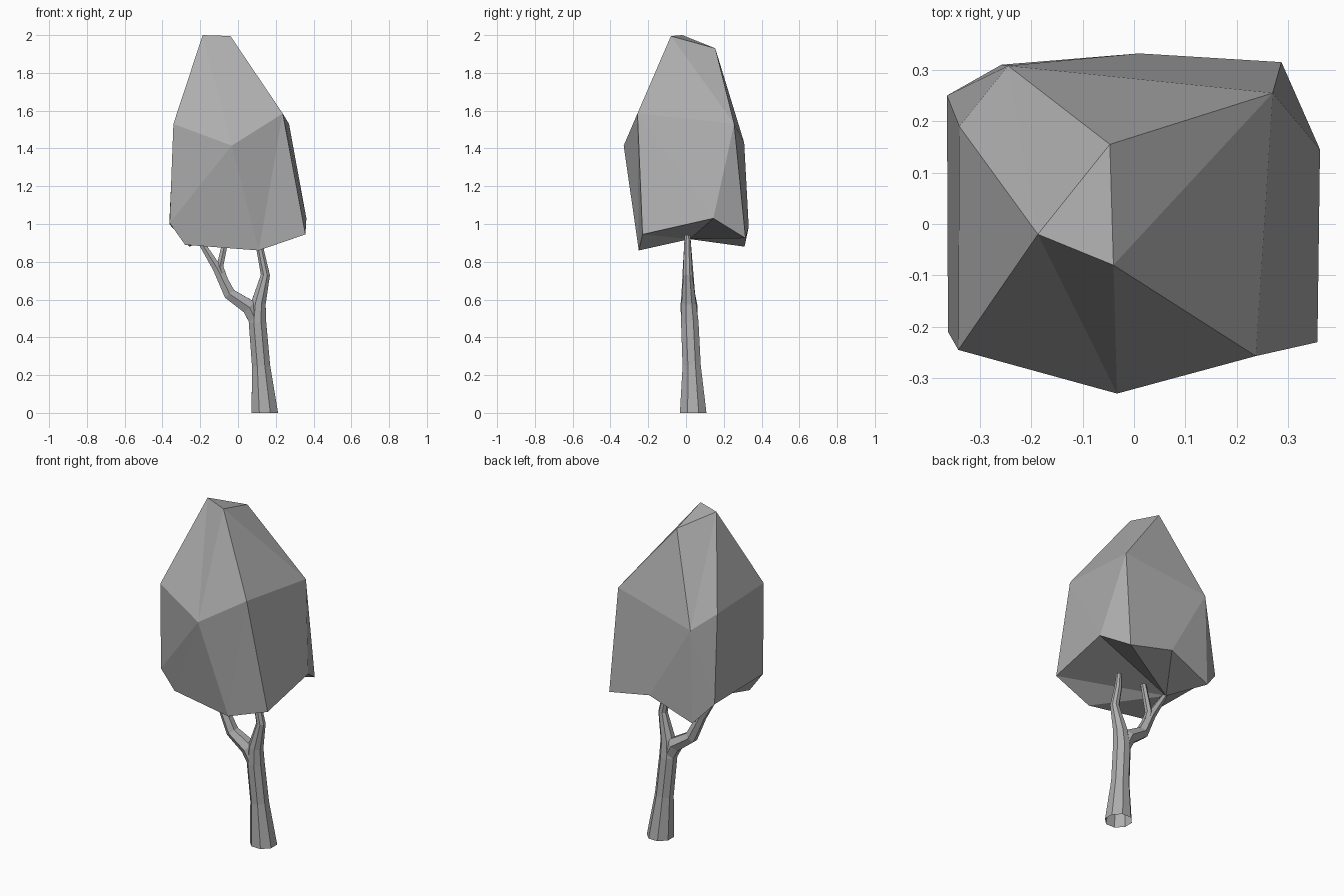
import bpy
import math
from mathutils import Vector

if "Cube" in bpy.data.objects:
    bpy.data.objects.remove(bpy.data.objects["Cube"])

# Dark grey shared by all parts
grey = bpy.data.materials.new("dark_grey")
grey.diffuse_color = (.42, .42, .42, 1)
grey.use_nodes = True
grey.node_tree.nodes["Principled BSDF"].inputs["Base Color"].default_value = grey.diffuse_color


def make_object(name, verts, faces):
    mesh = bpy.data.meshes.new(name)
    mesh.from_pydata(verts, [], faces)
    mesh.update()
    mesh.materials.append(grey)
    obj = bpy.data.objects.new(name, mesh)
    bpy.context.collection.objects.link(obj)
    return obj


def limb(name, path, sides):
    """Tapered faceted tube through (x, y, z, radius) stations, closed at the tip."""
    pts = [Vector(p[:3]) for p in path]
    verts, faces = [], []
    for i, p in enumerate(pts):
        t = pts[min(i + 1, len(pts) - 1)] - pts[max(i - 1, 0)]
        if p.z == 0:
            t = Vector((0, 0, 1))
        t.normalize()
        side = Vector((0, 1, 0)).cross(t).normalized()
        front = t.cross(side)
        for k in range(sides):
            a = 2 * math.pi * (k + 0.5) / sides
            verts.append(p + path[i][3] * (side * math.cos(a) + front * math.sin(a)))
    for i in range(len(pts) - 1):
        for k in range(sides):
            a, b = i * sides + k, i * sides + (k + 1) % sides
            faces.append((a, b, b + sides, a + sides))
    faces.append(tuple(range((len(pts) - 1) * sides, len(pts) * sides)))
    return make_object(name, verts, faces)


# Foliage: crown ABC, shoulder ring D-I, skirt ring J-R, hollow underside S
points = {
    "A": (-.187, -.02, 2.0), "B": (-.04, -.08, 1.995), "C": (-.047, .155, 1.93),
    "D": (-.342, -.245, 1.53), "E": (-.033, -.33, 1.415), "F": (.237, -.257, 1.585),
    "G": (.27, .255, 1.53), "H": (-.245, .308, 1.43), "I": (-.34, .19, 1.51),
    "J": (.357, -.23, .945), "K": (.11, -.25, .86), "L": (.362, .145, 1.03),
    "M": (.287, .315, .925), "N": (.01, .332, .985), "O": (-.258, .31, .88),
    "P": (-.364, .25, 1.0), "Q": (-.362, -.21, 1.005), "R": (-.28, -.2, .89),
    "S": (-.21, .02, .92),
}
names = list(points)
crown = "ABC ADE AEB BEF BFG BGC CGH CHA AHI AID".split()
sides = "DQE EQR ERK EKF FKJ FJL FLG GLM GMN GNH HNO HOP HPI IPQ IQD".split()
skirt = "QRKJLMNOP"
under = ["S" + skirt[(i + 1) % 9] + skirt[i] for i in range(9)]
make_object("foliage", list(points.values()),
            [[names.index(c) for c in f] for f in crown + sides + under])

# Trunk flowing into the right-hand branch
limb("trunk", [(.142, .038, 0, .076), (.122, .03, .25, .052), (.103, .02, .48, .05),
               (.108, .015, .58, .042), (.145, .01, .73, .026),
               (.118, .008, .86, .021), (.112, .008, .94, .016)], 8)

# Left branch leaving the trunk
limb("left_branch", [(.105, .02, .47, .042), (.06, .016, .56, .046),
                     (-.045, .012, .63, .036), (-.11, .01, .765, .027),
                     (-.21, .008, .925, .016)], 6)

# Small twig forking off the left branch
limb("twig", [(-.06, .011, .66, .027), (-.096, .01, .775, .021), (-.06, .008, .94, .016)], 6)
